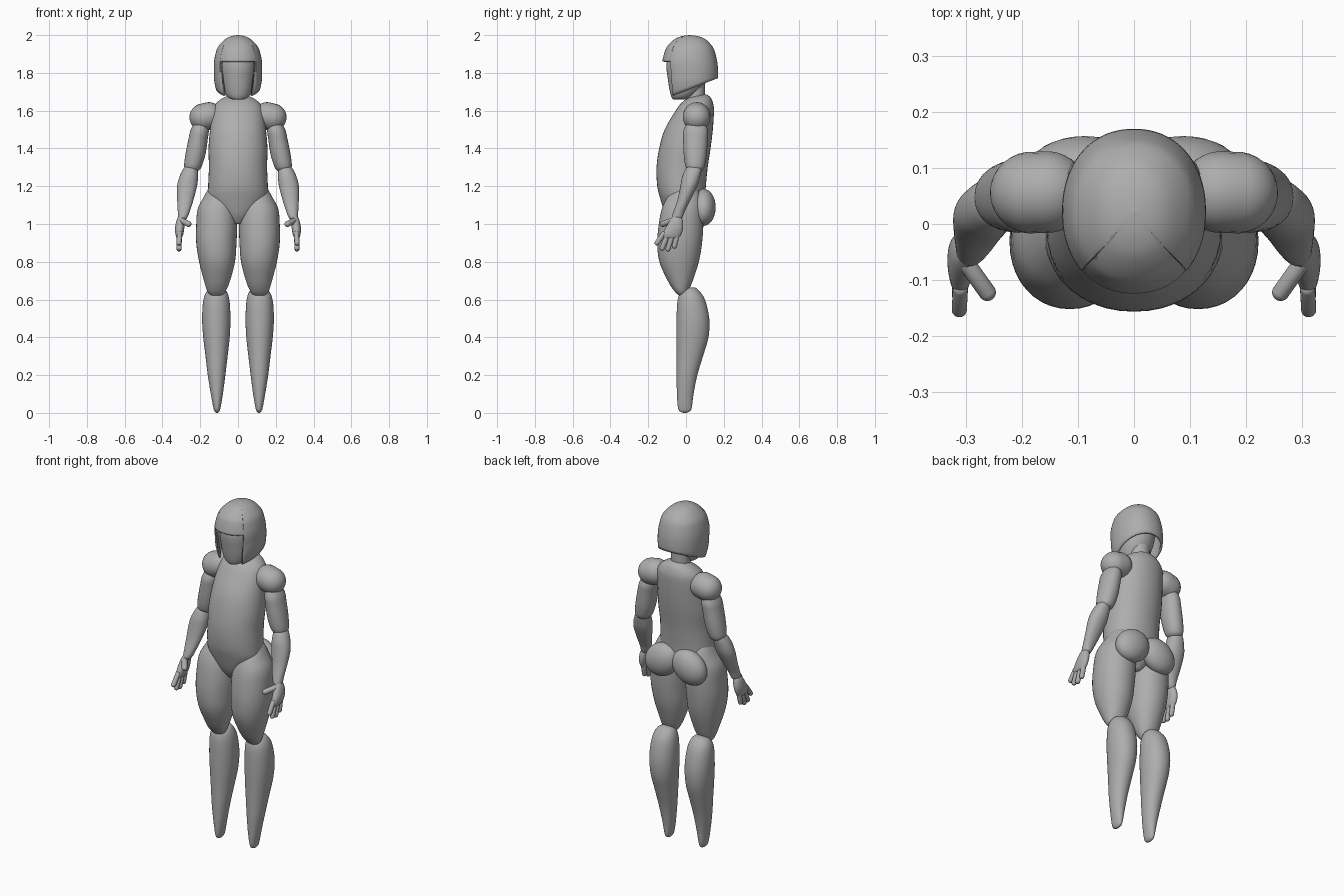
import bpy, bmesh, math
from mathutils import Vector

grey = bpy.data.materials.new("plain grey")
grey.diffuse_color = (0.42, 0.42, 0.42, 1)


def finish(name, bm, mirror=False):
    bmesh.ops.recalc_face_normals(bm, faces=bm.faces)
    me = bpy.data.meshes.new(name)
    bm.to_mesh(me)
    bm.free()
    me.materials.append(grey)
    for p in me.polygons:
        p.use_smooth = True
    ob = bpy.data.objects.new(name, me)
    bpy.context.collection.objects.link(ob)
    if mirror:
        ob.modifiers.new("mirror", 'MIRROR').use_mirror_merge = False
    return ob


def spline(rows, steps):
    """Catmull-Rom through rows of numbers."""
    out = []
    pts = [rows[0]] + rows + [rows[-1]]
    for i in range(1, len(pts) - 2):
        for s in range(steps):
            t = s / steps
            out.append([0.5 * (2 * b + (c - a) * t + (2 * a - 5 * b + 4 * c - d) * t * t
                               + (3 * b - a - 3 * c + d) * t ** 3)
                        for a, b, c, d in zip(*pts[i - 1:i + 3])])
    return out + [rows[-1]]


def oval(a, e):
    c, s = math.cos(a), math.sin(a)
    return (math.copysign(abs(c) ** (2 / e), c), math.copysign(abs(s) ** (2 / e), s))


def loft(name, rows, mirror=False, e=2.1, n=40, steps=4):
    """Rows are z, x min, x max, y min, y max."""
    bm = bmesh.new()
    rings = []
    for z, x0, x1, y0, y1 in spline(rows, steps):
        ring = []
        for k in range(n):
            u, v = oval(2 * math.pi * k / n, e)
            ring.append(bm.verts.new(((x0 + x1) / 2 + u * (x1 - x0) / 2,
                                      (y0 + y1) / 2 + v * (y1 - y0) / 2, z)))
        rings.append(ring)
    for r, q in zip(rings, rings[1:]):
        for k in range(n):
            bm.faces.new((r[k], r[(k + 1) % n], q[(k + 1) % n], q[k]))
    bm.faces.new(rings[0])
    bm.faces.new(rings[-1])
    return finish(name, bm, mirror)


def capsule(name, a, b, r, mirror=True):
    a, b = Vector(a), Vector(b)
    bm = bmesh.new()
    bmesh.ops.create_uvsphere(bm, u_segments=24, v_segments=17, radius=r)
    rot = (b - a).to_track_quat('Z', 'Y').to_matrix()
    for v in bm.verts:
        v.co = rot @ v.co + (b if v.co.z > 0 else a)
    return finish(name, bm, mirror)


# torso and neck
loft("torso", [(1.685, -.03, .03, .05, .11), (1.67, -.075, .075, .015, .13),
               (1.64, -.115, .115, -.025, .143), (1.6, -.135, .135, -.055, .148),
               (1.5, -.148, .148, -.113, .142), (1.4, -.156, .156, -.142, .13),
               (1.3, -.154, .154, -.156, .115), (1.2, -.158, .158, -.152, .105),
               (1.13, -.155, .155, -.135, .1), (1.05, -.1, .1, -.11, .08),
               (1.0, -.03, .03, -.08, .04)])
loft("neck", [(1.6, -.055, .055, 0, .1), (1.8, -.052, .052, 0, .1)], e=2)

# face
loft("face", [(1.658, -.02, .02, -.065, .0), (1.668, -.05, .05, -.075, .03),
              (1.70, -.072, .072, -.085, .07), (1.76, -.088, .088, -.095, .11),
              (1.85, -.095, .095, -.103, .13), (1.93, -.07, .07, -.07, .1)])

# limbs
loft("thigh", [(1.22, .09, .13, -.02, .03), (1.19, .06, .155, -.06, .06),
               (1.14, .03, .183, -.1, .08), (1.08, .012, .213, -.128, .09),
               (1.0, .005, .221, -.144, .092), (.9, .008, .221, -.152, .085),
               (.8, .016, .206, -.141, .068), (.7, .042, .18, -.097, .036),
               (.65, .062, .165, -.066, .015), (.627, .078, .15, -.045, .003),
               (.615, .1, .13, -.03, -.01)], True)
loft("shin", [(.665, .095, .125, .015, .045), (.65, .065, .16, -.02, .066),
              (.6, .046, .183, -.044, .1), (.5, .04, .19, -.05, .123),
              (.4, .044, .184, -.051, .119), (.3, .055, .172, -.05, .09),
              (.2, .067, .16, -.05, .06), (.1, .08, .144, -.048, .04),
              (.03, .092, .131, -.043, .031), (.008, .099, .124, -.033, .02),
              (0, .108, .115, -.012, .0)], True)
loft("upper_arm", [(1.56, .17, .22, .02, .09), (1.5, .155, .25, -.012, .115),
                   (1.45, .16, .262, -.015, .115), (1.37, .172, .278, -.012, .11),
                   (1.31, .19, .285, -.004, .1), (1.285, .205, .277, .01, .087),
                   (1.275, .225, .257, .03, .065)], True)
loft("forearm", [(1.315, .235, .265, .025, .07), (1.295, .216, .288, .0, .083),
                 (1.25, .212, .31, -.02, .075), (1.2, .217, .322, -.03, .06),
                 (1.13, .235, .322, -.045, .025), (1.07, .254, .319, -.065, -.005),
                 (1.035, .268, .317, -.075, -.018), (1.02, .28, .31, -.065, -.03)], True)
capsule("shoulder", (.155, .057, 1.572), (.184, .056, 1.565), .073)

# hands
loft("palm", [(1.045, .283, .312, -.068, -.03), (1.02, .28, .325, -.085, -.018),
              (.98, .284, .333, -.108, -.015), (.945, .29, .331, -.127, -.025),
              (.925, .299, .325, -.122, -.04)], True)
for i, (y0, y1, z1) in enumerate([(-.117, -.153, .9), (-.095, -.126, .872),
                                  (-.07, -.095, .868), (-.045, -.061, .883)]):
    capsule("finger_%d" % (i + 1), (.31, y0, .95), (.312, y1, z1), .0135)
capsule("thumb", (.302, -.066, 1.02), (.262, -.122, 1.0), .0155)

# buttocks: tilted ellipsoids
bm = bmesh.new()
bmesh.ops.create_uvsphere(bm, u_segments=36, v_segments=20, radius=1)
for v in bm.verts:
    v.co = Vector((v.co.x * .11, v.co.y * .065, v.co.z * .092))
    c, s = math.cos(.6), math.sin(.6)
    x, z = v.co.x, v.co.z
    v.co = Vector((.088 + c * x + s * z, .092 + v.co.y, 1.088 - s * x + c * z))
finish("buttock", bm, True)

# hair: bobbed shell with a short fringe and long side locks
PROFILE = spline([(2.0, .002, .018, .022), (1.995, .035, -.02, .06), (1.98, .066, -.058, .1),
                  (1.95, .097, -.092, .132), (1.92, .114, -.11, .15),
                  (1.86, .127, -.125, .165), (1.8, .128, -.122, .17),
                  (1.75, .125, -.118, .166), (1.7, .112, -.11, .155),
                  (1.66, .09, -.105, .14)], 6)


def hair_section(z):
    for p, q in zip(PROFILE, PROFILE[1:]):
        if q[0] <= z <= p[0]:
            t = (p[0] - z) / (p[0] - q[0])
            return [a + (b - a) * t for a, b in zip(p, q)]
    return PROFILE[-1]


def hair_point(a, z):
    _, hw, y0, y1 = hair_section(z)
    u, v = oval(a, 2.15)
    return (u * hw, (y0 + y1) / 2 + v * (y1 - y0) / 2, z)


# angles run from the front (0) round to the back (pi); the lock starts at EDGE
EDGE = 0.80
angles = [EDGE * k / 10 for k in range(11)] + \
         [EDGE + .012 + (math.pi - EDGE - .012) * k / 26 for k in range(27)]
angles = [-a for a in angles[:0:-1]] + angles[:-1]
bm = bmesh.new()
cols = []
for a in angles:
    th = a - math.pi / 2
    if abs(a) <= EDGE:
        low = 1.86
    else:
        y = hair_point(th, 1.72)[1]
        low = 1.672 + (y + .09) * .36 + max(0, y) * .06
    col = []
    for j in range(31):
        t = j / 30
        z = 2.0 - (2.0 - low) * t ** 2
        col.append(bm.verts.new(hair_point(th, z)))
    cols.append(col)
for i, c in enumerate(cols):
    d = cols[(i + 1) % len(cols)]
    for j in range(30):
        bm.faces.new((c[j], c[j + 1], d[j + 1], d[j]))
bm.faces.new([c[0] for c in cols])
hair = finish("hair", bm)
sol = hair.modifiers.new("thickness", 'SOLIDIFY')
sol.thickness = .012
sol.offset = -1
bpy.context.view_layer.objects.active = hair
hair.select_set(True)
bpy.ops.object.shade_smooth_by_angle(angle=math.radians(40))
